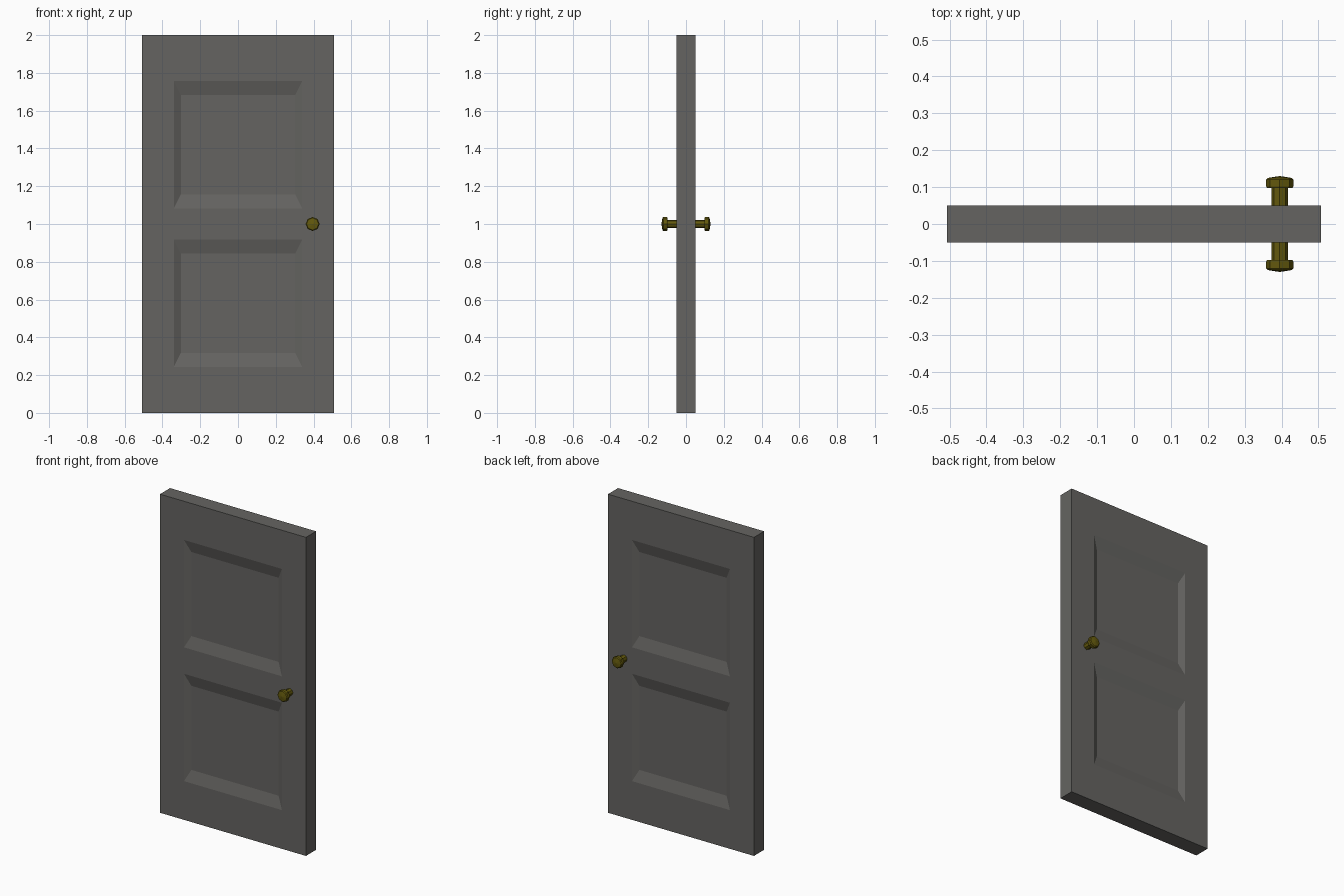
import bpy, bmesh, math
from mathutils import Vector, Matrix

if "Cube" in bpy.data.objects:
    bpy.data.objects.remove(bpy.data.objects["Cube"])


def material(name, rgb):
    m = bpy.data.materials.new(name)
    m.diffuse_color = (*rgb, 1)
    m.use_nodes = True
    m.node_tree.nodes["Principled BSDF"].inputs["Base Color"].default_value = m.diffuse_color
    return m


def finish(bm, name, mat):
    bmesh.ops.remove_doubles(bm, verts=bm.verts, dist=1e-5)
    bmesh.ops.recalc_face_normals(bm, faces=bm.faces)
    me = bpy.data.meshes.new(name)
    bm.to_mesh(me)
    bm.free()
    me.materials.append(mat)
    ob = bpy.data.objects.new(name, me)
    bpy.context.collection.objects.link(ob)


grey = material("dark grey paint", (0.13, 0.127, 0.12))
brass = material("dark brass", (0.125, 0.1, 0.004))

W, T, DEPTH = 0.507, 0.05, 0.02

# Door slab: a grid on both faces, with sloped recessed panels
xs = [-W, -0.34, 0.34, W]
zs = [0, 0.243, 0.917, 1.083, 1.757, 2]
bm = bmesh.new()


def quad(pts):
    bm.faces.new([bm.verts.new(p) for p in pts])


for s in (-1, 1):
    for i in range(3):
        for j in range(5):
            x0, x1, z0, z1 = xs[i], xs[i + 1], zs[j], zs[j + 1]
            outer = [(x0, s * T, z0), (x1, s * T, z0), (x1, s * T, z1), (x0, s * T, z1)]
            if i == 1 and j in (1, 3):
                a, b, y = 0.037, 0.073, s * (T - DEPTH)
                inner = [(x0 + a, y, z0 + b), (x1 - a, y, z0 + b),
                         (x1 - a, y, z1 - b), (x0 + a, y, z1 - b)]
                quad(inner)
                for k in range(4):
                    n = (k + 1) % 4
                    quad([outer[k], outer[n], inner[n], inner[k]])
            else:
                quad(outer)
# Slab edges
for x in (-W, W):
    for z0, z1 in zip(zs, zs[1:]):
        quad([(x, -T, z0), (x, T, z0), (x, T, z1), (x, -T, z1)])
for z in (0, 2):
    for x0, x1 in zip(xs, xs[1:]):
        quad([(x0, -T, z), (x1, -T, z), (x1, T, z), (x0, T, z)])
finish(bm, "door_panel", grey)

# Knobs: low-poly turned profile (radius, distance from door centre)
profile = [(0.022, 0.045), (0.022, 0.097), (0.034, 0.097), (0.037, 0.102),
           (0.037, 0.120), (0.032, 0.125), (0.0, 0.13)]
SIDES = 8
for s, name in ((-1, "front_knob"), (1, "back_knob")):
    bm = bmesh.new()
    rings = []
    for r, d in profile:
        rings.append([bm.verts.new((0.395 + r * math.cos(2 * math.pi * k / SIDES), s * d,
                                    1.0 + r * math.sin(2 * math.pi * k / SIDES)))
                      for k in range(SIDES)] if r else [bm.verts.new((0.395, s * d, 1.0))])
    for a, b in zip(rings, rings[1:]):
        for k in range(SIDES):
            n = (k + 1) % SIDES
            bm.faces.new([a[k], a[n], b[n], b[k]] if len(b) > 1 else [a[k], a[n], b[0]])
    finish(bm, name, brass)
